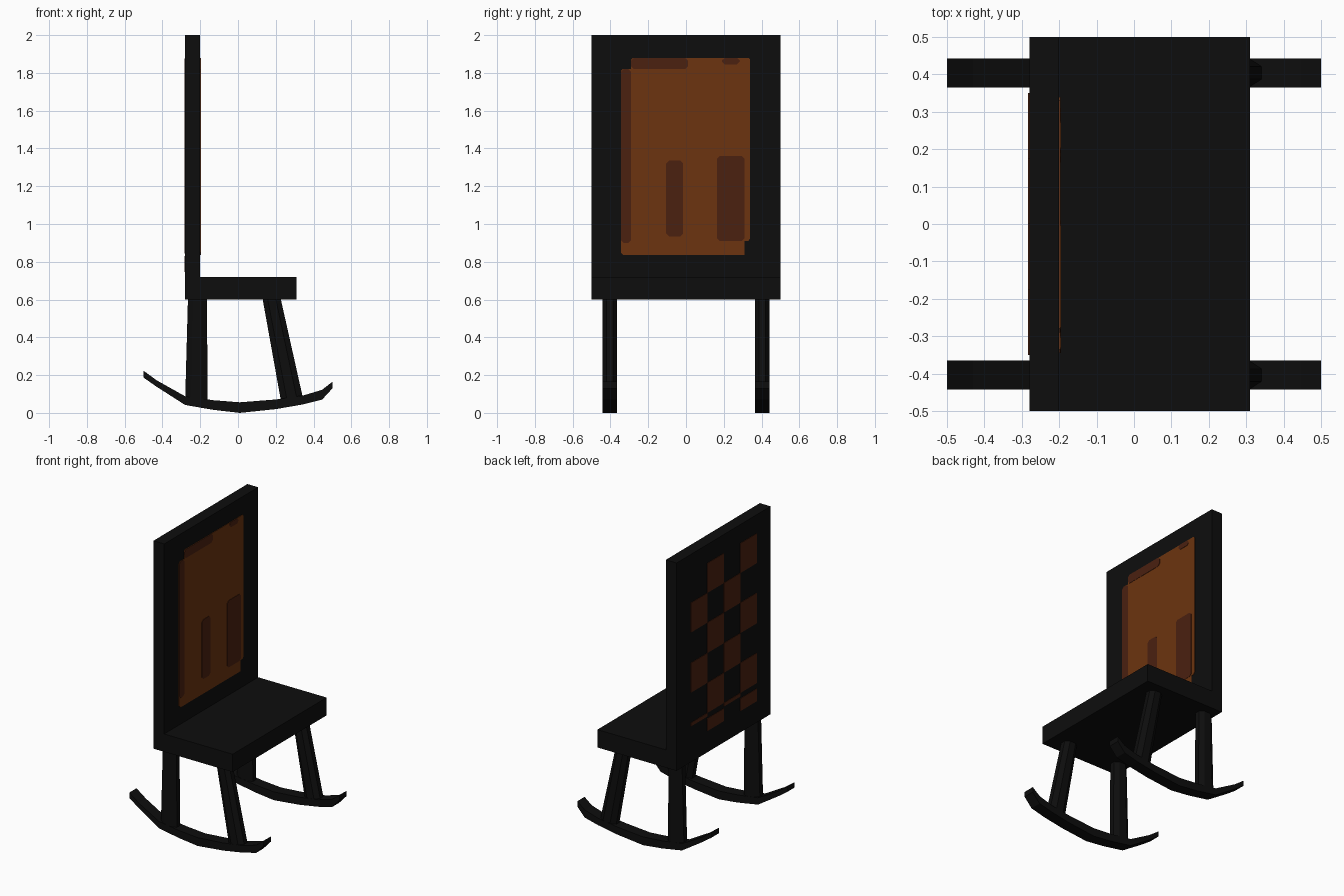
import bpy, bmesh

if "Cube" in bpy.data.objects:
    bpy.data.objects.remove(bpy.data.objects["Cube"])


def material(name, rgb):
    m = bpy.data.materials.new(name)
    m.diffuse_color = (*rgb, 1)
    m.use_nodes = True
    m.node_tree.nodes["Principled BSDF"].inputs["Base Color"].default_value = m.diffuse_color
    return m


BLACK = material("black wood", (0.0042, 0.0042, 0.0042))
BROWN = material("brown leather", (0.150, 0.034, 0.0049))
DARK = material("dark brown", (0.070, 0.0148, 0.005))


def finish(bm, name, mat):
    bmesh.ops.recalc_face_normals(bm, faces=bm.faces)
    me = bpy.data.meshes.new(name)
    bm.to_mesh(me)
    bm.free()
    me.materials.append(mat)
    ob = bpy.data.objects.new(name, me)
    bpy.context.collection.objects.link(ob)
    return ob


def loft(name, rings, mat):
    """Skin a row of equal rings and cap both ends."""
    bm = bmesh.new()
    vs = [[bm.verts.new(p) for p in r] for r in rings]
    n = len(vs[0])
    for a, b in zip(vs, vs[1:]):
        for i in range(n):
            j = (i + 1) % n
            bm.faces.new((a[i], a[j], b[j], b[i]))
    bm.faces.new(vs[0])
    bm.faces.new(vs[-1])
    return finish(bm, name, mat)


def box(name, x0, x1, y0, y1, z0, z1, mat):
    ring = [(y0, z0), (y1, z0), (y1, z1), (y0, z1)]
    return loft(name, [[(x, y, z) for y, z in ring] for x in (x0, x1)], mat)


def plate(name, x0, x1, outline, mat):
    return loft(name, [[(x, y, z) for y, z in outline] for x in (x0, x1)], mat)


def chamfered(y0, y1, z0, z1, c=0.015):
    return [(y0 + c, z0), (y1 - c, z0), (y1, z0 + c), (y1, z1 - c),
            (y1 - c, z1), (y0 + c, z1), (y0, z1 - c), (y0, z0 + c)]


# Backrest and seat
box("backrest", -0.28, -0.20, -0.5, 0.5, 0.60, 2.0, BLACK)
box("seat", -0.20, 0.31, -0.5, 0.5, 0.60, 0.72, BLACK)

# Upholstered panel on the front of the backrest
plate("backrest_panel", -0.20, -0.197,
      [(-0.33, 0.835), (0.31, 0.835), (0.31, 0.91), (0.33, 0.91), (0.34, 0.925),
       (0.34, 1.87), (0.33, 1.88), (-0.28, 1.88), (-0.29, 1.87), (-0.29, 1.82),
       (-0.335, 1.82), (-0.345, 1.81), (-0.345, 0.85)], BROWN)

# Worn dark patches on the panel
patches = [(-0.345, -0.29, 0.90, 1.82), (-0.29, 0.01, 1.82, 1.88),
           (0.19, 0.285, 1.845, 1.88), (-0.105, -0.015, 0.935, 1.335),
           (0.165, 0.31, 0.91, 1.36)]
for k, p in enumerate(patches):
    plate(f"panel_patch_{k + 1}", -0.199, -0.195, chamfered(*p), DARK)

# Woven checks on the rear of the backrest
rows = [1.875, 1.675, 1.475, 1.27, 1.07, 0.867, 0.843]
checks = [(r, rows[r + 1], rows[r]) for r in range(6)] + [(6, 0.745, 0.83)]
for r, z0, z1 in checks:
    for c in range(4):
        if (r + c) % 2 == 1:
            y1 = 0.35 - 0.175 * c
            box(f"rear_check_{r}_{c}", -0.283, -0.279, y1 - 0.175, y1, z0, z1, DARK)

# Rocker profile: x, underside z, upper z
profile = [(-0.50, 0.187, 0.223), (-0.43, 0.138, 0.172), (-0.28, 0.042, 0.088),
           (-0.13, 0.016, 0.067), (0.01, 0.0, 0.056), (0.20, 0.02, 0.071),
           (0.345, 0.045, 0.092), (0.445, 0.07, 0.122), (0.50, 0.13, 0.165)]


def leg_ring(xc, z, hx, yc, hy=0.0375, k=0.45):
    pts = [(1, -k), (1, k), (k, 1), (-k, 1), (-1, k), (-1, -k), (-k, -1), (k, -1)]
    return [(xc + hx * a, yc + hy * b, z) for a, b in pts]


# Rockers and eight-sided tapering legs, one set on each side
for side, s in (("right", -1), ("left", 1)):
    yc = s * 0.404
    ya, yb = yc - 0.0385, yc + 0.0385
    loft(f"rocker_{side}",
         [[(x, ya, lo), (x, yb, lo), (x, yb, hi), (x, ya, hi)]
          for x, lo, hi in profile], BLACK)
    loft(f"rear_leg_{side}", [leg_ring(-0.22, 0.055, 0.06, yc),
                              leg_ring(-0.215, 0.605, 0.05, yc)], BLACK)
    loft(f"front_leg_{side}", [leg_ring(0.288, 0.06, 0.06, yc),
                               leg_ring(0.178, 0.605, 0.048, yc)], BLACK)
